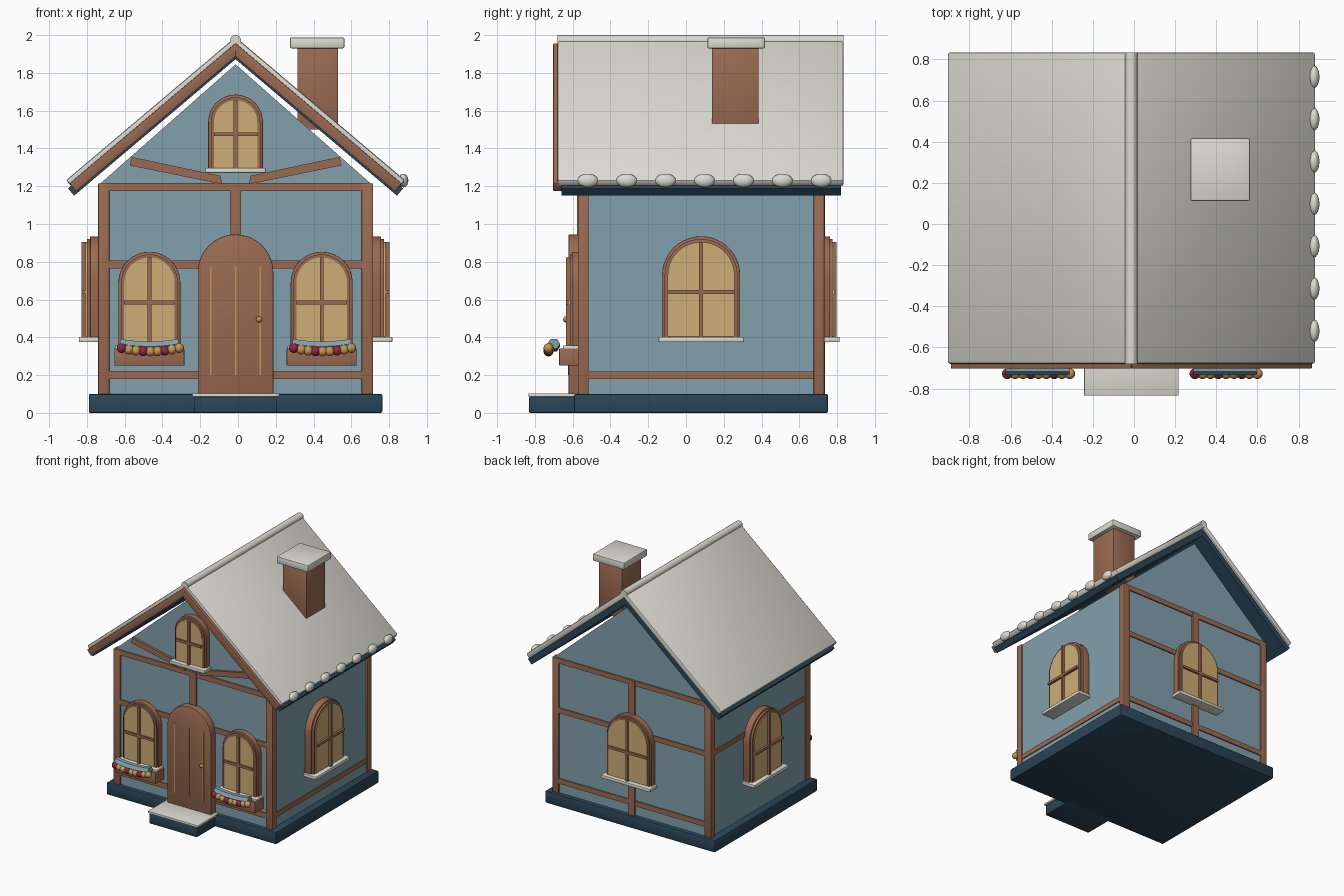
import bpy, bmesh
from math import sin, cos, pi, radians
from mathutils import Matrix, Vector

if "Cube" in bpy.data.objects:
    bpy.data.objects.remove(bpy.data.objects["Cube"], do_unlink=True)

CX, CY = -0.013, 0.08          # centre of the house
WX, WY = 0.715, 0.64           # wall half sizes
SLOPE = radians(40.2)


def material(name, rgb):
    lin = [((c / 255 + 0.055) / 1.055) ** 2.4 for c in rgb] + [1]
    m = bpy.data.materials.new(name)
    m.use_nodes = True
    m.diffuse_color = lin
    bsdf = m.node_tree.nodes["Principled BSDF"]
    bsdf.inputs["Base Color"].default_value = lin
    bsdf.inputs["Roughness"].default_value = 0.8
    return m


BLUE = material("wall blue", (130, 160, 172))
BROWN = material("timber brown", (155, 107, 82))
NAVY = material("dark navy", (42, 70, 88))
SNOW = material("snow white", (220, 219, 210))
TAN = material("warm glass", (206, 174, 118))
GOLD = material("gold", (196, 150, 84))
RED = material("berry red", (146, 40, 62))


def finish(bm, name, mat, matrix=None):
    bmesh.ops.recalc_face_normals(bm, faces=bm.faces)
    me = bpy.data.meshes.new(name)
    bm.to_mesh(me)
    bm.free()
    ob = bpy.data.objects.new(name, me)
    me.materials.append(mat)
    if matrix:
        ob.matrix_world = matrix
    bpy.context.collection.objects.link(ob)
    bpy.ops.object.select_all(action='DESELECT')
    ob.select_set(True)
    bpy.context.view_layer.objects.active = ob
    bpy.ops.object.shade_smooth_by_angle(angle=radians(35))
    return ob


def frame(normal, origin):
    """Axes for a wall: u sideways, v up, w outward."""
    n, up = Vector(normal), Vector((0, 0, 1))
    m = Matrix((up.cross(n), up, n)).transposed().to_4x4()
    m.translation = origin
    return m


def prism(name, pts, depth, mat, fr, bevel=0.0, start=0.0):
    bm = bmesh.new()
    f = bm.faces.new([bm.verts.new((u, v, start)) for u, v in pts])
    out = bmesh.ops.extrude_face_region(bm, geom=[f])
    moved = [e for e in out["geom"] if isinstance(e, bmesh.types.BMVert)]
    bmesh.ops.translate(bm, verts=moved, vec=(0, 0, depth - start))
    if bevel:
        bmesh.ops.bevel(bm, geom=bm.edges[:], offset=bevel, segments=2,
                        profile=0.5, affect='EDGES')
    return finish(bm, name, mat, fr)


def rect(u0, u1, v0, v1):
    return [(u0, v0), (u1, v0), (u1, v1), (u0, v1)]


def box(name, mat, x, y, z, bevel=0.004):
    return prism(name, rect(*x, *z), y[1] - y[0], mat,
                 frame((0, -1, 0), (0, y[1], 0)), bevel)


def arch(half, bottom, top, n=20):
    spring = top - half
    return [(-half, bottom)] + [(half, bottom)] + [
        (half * cos(pi * i / n), spring + half * sin(pi * i / n)) for i in range(n + 1)]


def ball(name, mat, loc, size):
    bm = bmesh.new()
    bmesh.ops.create_uvsphere(bm, u_segments=16, v_segments=10, radius=1)
    bmesh.ops.scale(bm, vec=size, verts=bm.verts)
    return finish(bm, name, mat, Matrix.Translation(loc))


FRONT = frame((0, -1, 0), (CX, CY - WY, 0))
BACK = frame((0, 1, 0), (CX, CY + WY, 0))
RIGHT = frame((1, 0, 0), (CX + WX, CY, 0))
LEFT = frame((-1, 0, 0), (CX - WX, CY, 0))

# Base, step and walls with gables
box("base", NAVY, (CX - 0.777, CX + 0.777), (CY - 0.672, CY + 0.672), (0, 0.1), 0.008)
box("step", NAVY, (CX - 0.218, CX + 0.218), (-0.83, -0.55), (0, 0.085), 0.006)
box("step_snow", SNOW, (CX - 0.23, CX + 0.23), (-0.835, -0.56), (0.085, 0.103))
prism("walls", [(-WX, 0.09), (WX, 0.09), (WX, 1.215), (0, 1.845), (-WX, 1.215)],
      2 * WY, BLUE, frame((0, -1, 0), (CX, CY + WY, 0)))

# Corner posts
for sx in (-1, 1):
    for sy in (-1, 1):
        px, py = CX + sx * 0.698, CY + sy * 0.624
        box("corner_post", BROWN, (px - 0.03, px + 0.03), (py - 0.028, py + 0.028), (0.1, 1.215))

# Timber beams
for label, fr in (("front", FRONT), ("back", BACK)):
    for z in (0.2, 0.785, 1.195):
        prism(label + "_beam", rect(-0.69, 0.69, z - 0.021, z + 0.021), 0.01, BROWN, fr, start=-0.02)
    prism(label + "_stud", rect(-0.03, 0.03, 0.1, 1.215), 0.016, BROWN, fr, start=-0.02)
prism("right_beam", rect(-0.62, 0.62, 0.18, 0.22), 0.008, BROWN, RIGHT, start=-0.02)
prism("left_beam", rect(-0.62, 0.62, 0.765, 0.805), 0.008, BROWN, LEFT, start=-0.02)
for s in (-1, 1):
    prism("gable_brace", [(s * 0.07, 1.21), (s * 0.08, 1.255), (s * 0.55, 1.355), (s * 0.56, 1.31)],
          0.02, BROWN, FRONT, start=-0.02)


# Arched windows
def window(name, fr, u, half, bottom, top, cross, out, sill):
    fr = fr @ Matrix.Translation((u, 0, 0))
    prism(name + "_frame", arch(half, bottom, top), out * 0.55, BROWN, fr, 0.004, -0.02)
    prism(name + "_trim", arch(half - 0.014, bottom, top - 0.014), out * 0.72, BROWN, fr)
    prism(name + "_glass", arch(half - 0.03, bottom + 0.005, top - 0.03), out * 0.8, TAN, fr)
    prism(name + "_mullion", rect(-0.01, 0.01, bottom, top - 0.03), out, BROWN, fr)
    prism(name + "_crossbar", rect(0.03 - half, half - 0.03, cross - 0.01, cross + 0.01), out, BROWN, fr)
    prism(name + "_sill", rect(-sill, sill, bottom - 0.025, bottom + 0.002), out + 0.015, SNOW, fr, 0.005, -0.02)


for label, fr, out in (("right", RIGHT, 0.1), ("left", LEFT, 0.1), ("back", BACK, 0.078)):
    window(label + "_window", fr, 0, 0.207, 0.4, 0.935, 0.64, out, 0.225)
window("gable_window", FRONT, 0, 0.145, 1.295, 1.685, 1.475, 0.075, 0.16)

# Front windows with flower boxes, garlands and berries
for s in (-1, 1):
    u = s * 0.456
    window("front_window", FRONT, u, 0.164, 0.355, 0.853, 0.585, 0.075, 0.18)
    x = CX + u
    box("flower_box", BROWN, (x - 0.185, x + 0.185), (-0.672, -0.56), (0.25, 0.342), 0.005)
    bm = bmesh.new()
    rings = []
    for i in range(13):
        t = i / 6 - 1
        rings.append([bm.verts.new((x + 0.155 * t, -0.7 + 0.034 * cos(a * pi / 3),
                                    0.352 + 0.014 * t * t + 0.03 * sin(a * pi / 3)))
                      for a in range(6)])
    for r0, r1 in zip(rings, rings[1:]):
        for a in range(6):
            bm.faces.new((r0[a], r0[a - 1], r1[a - 1], r1[a]))
    bm.faces.new(rings[0])
    bm.faces.new(rings[-1])
    finish(bm, "garland", BLUE)
    for i in range(9):
        t = i / 4 - 1
        ball("berry", GOLD if i % 3 else RED, (x + 0.152 * t + 0.005, -0.728, 0.325 + 0.018 * t * t),
             (0.026, 0.026, 0.026))

# Door
prism("door", arch(0.2, 0.1, 0.945), 0.062, BROWN, FRONT, 0.005, -0.02)
for u in (-0.132, 0, 0.132):
    prism("door_groove", rect(u - 0.004, u + 0.004, 0.2, 0.775), 0.066, GOLD, FRONT, start=0.06)
ball("door_knob", GOLD, (CX + 0.125, -0.635, 0.495), (0.016, 0.016, 0.016))


# Roof: layers measured along the slope (s) and out from it (t)
def slope_point(side, s, t):
    return (side * (s * cos(SLOPE) + t * sin(SLOPE)), 1.99 - s * sin(SLOPE) + t * cos(SLOPE))


def roof_layer(name, mat, length, t0, t1, y0, y1, bevel):
    top, low = 1.99 + t1 / cos(SLOPE), 1.99 + t0 / cos(SLOPE)
    for side in (-1, 1):
        pts = [(0, low), slope_point(side, length, t0), slope_point(side, length, t1), (0, top)]
        prism(name, pts, y1 - y0, mat, frame((0, -1, 0), (CX, y1, 0)), bevel)


roof_layer("roof_snow", SNOW, 1.175, -0.045, 0, -0.68, 0.835, 0.012)
roof_layer("roof_board", NAVY, 1.195, -0.09, -0.04, -0.66, 0.82, 0)
roof_layer("front_bargeboard", BROWN, 1.172, -0.08, -0.025, -0.703, -0.66, 0.003)
ridge = [(0.03 * cos(pi * i / 8), 1.97 + 0.03 * sin(pi * i / 8)) for i in range(16)]
prism("ridge_snow", ridge, 1.515, SNOW, frame((0, -1, 0), (CX, 0.835, 0)))
for i in range(7):
    ball("eave_snow_lump", SNOW, (0.875, -0.52 + 0.206 * i, 1.23), (0.027, 0.055, 0.036))

# Chimney
box("chimney", BROWN, (0.315, 0.53), (0.137, 0.385), (1.5, 1.94))
box("chimney_snow", SNOW, (0.275, 0.563), (0.113, 0.418), (1.93, 1.988), 0.008)
